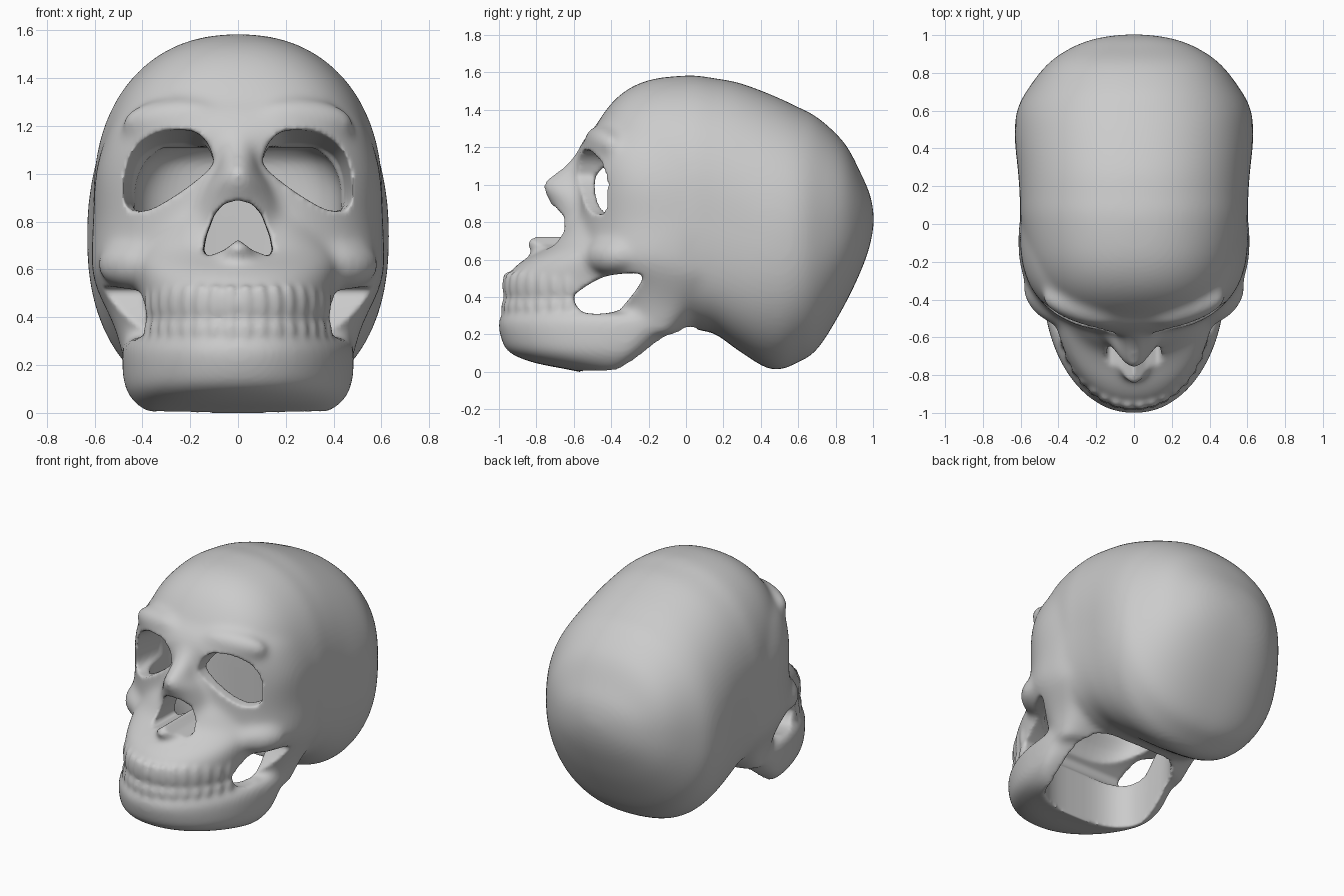
import bpy, bmesh, math
from mathutils import Matrix

if "Cube" in bpy.data.objects:
    bpy.data.objects.remove(bpy.data.objects["Cube"])


def make(name, bm):
    bmesh.ops.recalc_face_normals(bm, faces=bm.faces[:])
    me = bpy.data.meshes.new(name)
    bm.to_mesh(me)
    bm.free()
    ob = bpy.data.objects.new(name, me)
    bpy.context.collection.objects.link(ob)
    return ob


def power(v, n):
    return math.copysign(abs(v) ** (2 / n), v)


def spline(rows, steps=4):
    """Catmull-Rom interpolation of table rows."""
    out = []
    for i in range(len(rows) - 1):
        p = [rows[max(0, min(len(rows) - 1, i + k))] for k in (-1, 0, 1, 2)]
        for j in range(steps):
            t = j / steps
            out.append([0.5 * (2 * b + (c - a) * t + (2 * a - 5 * b + 4 * c - d) * t * t
                               + (3 * b - a - 3 * c + d) * t ** 3) for a, b, c, d in zip(*p)])
    return out + [list(rows[-1])]


def skin(name, rings):
    bm = bmesh.new()
    vs = [[bm.verts.new(p) for p in r] for r in rings]
    n = len(vs[0])
    for a, b in zip(vs, vs[1:]):
        for i in range(n):
            bm.faces.new((a[i], a[(i + 1) % n], b[(i + 1) % n], b[i]))
    bm.faces.new(vs[0])
    bm.faces.new(vs[-1])
    return make(name, bm)


ANG = [2 * math.pi * i / 64 for i in range(64)]


def level_loft(name, rows, n=2.1):
    """Rows: z, front y, half width, y of the widest place, back y."""
    rings = []
    for z, f, w, yc, yb in spline(rows):
        rings.append([(w * power(math.cos(a), n),
                       yc + (yb - yc if math.sin(a) > 0 else yc - f) * power(math.sin(a), n), z)
                      for a in ANG])
    return skin(name, rings)


def upright_loft(name, rows):
    """Rows: y, top z, bottom z, half width. The underside is boxier near the jaw."""
    rings = []
    for y, t, b, w in spline(rows):
        low = 2.3 + .9 * max(0, min(1, (.45 - y) / .3))
        ring = []
        for a in ANG:
            n = 2.22 if math.sin(a) > 0 else low
            ring.append((w * power(math.cos(a), n), y, (t + b) / 2 + (t - b) / 2 * power(math.sin(a), n)))
        rings.append(ring)
    return skin(name, rings)


def blob(name, loc, rad, rot_z=0, rot_y=0):
    bm = bmesh.new()
    m = (Matrix.Translation(loc) @ Matrix.Rotation(rot_z, 4, 'Z') @ Matrix.Rotation(rot_y, 4, 'Y')
         @ Matrix.Diagonal((*rad, 1)))
    bmesh.ops.create_uvsphere(bm, u_segments=20, v_segments=12, radius=1, matrix=m)
    return make(name, bm)


parts = []

# Braincase
parts.append(upright_loft("skull", [
    (-.51, 1.2, .85, .25), (-.48, 1.32, .7, .36), (-.36, 1.475, .55, .47), (-.2, 1.56, .35, .555),
    (.02, 1.585, .235, .6), (.15, 1.57, .205, .605), (.285, 1.545, .11, .615), (.46, 1.48, .01, .632),
    (.6, 1.415, .05, .62), (.71, 1.355, .13, .565), (.85, 1.22, .36, .455), (.94, 1.05, .55, .32),
    (.985, .945, .68, .19), (1.005, .84, .79, .05)]))

# Cheeks, orbit walls and jaw ramus, running back into the braincase
parts.append(level_loft("midface", [
    (.2, -.35, .475, -.15, -.02), (.35, -.42, .515, -.1, .16), (.46, -.47, .565, -.05, .3),
    (.53, -.53, .595, -.05, .35), (.62, -.57, .612, -.1, .35), (.8, -.58, .607, -.05, .35),
    (1.0, -.57, .595, -.1, .35), (1.15, -.58, .555, -.1, .35), (1.25, -.54, .50, -.1, .3),
    (1.34, -.45, .40, -.1, .2)], 2.4))

# Upper jaw
parts.append(level_loft("muzzle", [
    (.25, -.96, .39, -.45, -.35), (.38, -.965, .395, -.45, -.35), (.46, -.97, .40, -.45, -.35),
    (.54, -.935, .415, -.43, -.35), (.60, -.865, .43, -.40, -.35), (.65, -.775, .43, -.38, -.3),
    (.70, -.705, .41, -.35, -.3), (.78, -.66, .36, -.35, -.3), (.86, -.61, .30, -.35, -.3)]))

# Lower jaw
parts.append(level_loft("jaw", [
    (-.025, -.46, .28, -.4, -.35), (.01, -.62, .39, -.38, -.32), (.05, -.82, .44, -.35, -.25),
    (.11, -.955, .475, -.32, -.15), (.2, -.995, .485, -.28, -.02), (.27, -1.005, .485, -.25, .06),
    (.315, -.98, .46, -.25, .08)]))

# Nasal bone
parts.append(level_loft("nasal_bone", [
    (.70, -.69, .25, -.4, -.35), (.82, -.70, .23, -.4, -.35), (.9, -.725, .19, -.42, -.38),
    (.97, -.765, .14, -.45, -.4), (1.02, -.76, .10, -.45, -.4), (1.1, -.65, .1, -.45, -.4),
    (1.18, -.58, .13, -.45, -.4)], 1.9))
parts.append(blob("nasal_spine", (0, -.76, .685), (.07, .10, .05)))

teeth = []
for s in (1, -1):
    # Brow ridges and cheekbones
    parts.append(blob("brow", (s * .28, -.445, 1.225), (.22, .08, .09), s * .3, s * .08))
    parts.append(blob("cheekbone", (s * .45, -.405, .62), (.17, .10, .1), s * .75))
    # Teeth
    for i in range(8):
        a = (i + .5) * .162
        for z, h, out in ((.46, .08, 0), (.34, .06, .005)):
            loc = (s * (.387 + out) * math.sin(a), -.45 - (.508 + out) * math.cos(a), z)
            teeth.append(blob("tooth", loc, (.036, .028, h), s * a))

skull = parts[0]


def join(objs):
    bpy.ops.object.select_all(action='DESELECT')
    for p in objs:
        p.select_set(True)
    bpy.context.view_layer.objects.active = skull
    bpy.ops.object.join()


def remesh(size):
    m = skull.modifiers.new("remesh", 'REMESH')
    m.mode = 'VOXEL'
    m.voxel_size = size
    m.use_smooth_shade = True


def smooth(count):
    m = skull.modifiers.new("smooth", 'SMOOTH')
    m.factor = .5
    m.iterations = count


def bake():
    bpy.ops.object.select_all(action='DESELECT')
    skull.select_set(True)
    bpy.context.view_layer.objects.active = skull
    bpy.ops.object.convert(target='MESH')


# Blend the bone masses softly, then add the teeth
join(parts)
remesh(.016)
smooth(26)
bake()
join([skull] + teeth)

# Cutters: hollow under the face, orbits, nose opening, cheek gaps
cutters = [level_loft("hollow_cutter", [
    (-.1, -.56, .375, -.25, .06), (.3, -.56, .375, -.25, .06), (.5, -.55, .39, -.25, .06),
    (.65, -.48, .42, -.25, .06), (.8, -.48, .43, -.25, .06), (.95, -.49, .43, -.25, .06),
    (1.05, -.48, .39, -.25, .05), (1.11, -.42, .32, -.25, 0)], 3)]

eye = spline([(.1, 1.05), (.13, 1.13), (.2, 1.18), (.345, 1.17), (.45, 1.1), (.49, .97),
              (.475, .86), (.385, .845), (.26, .91), (.14, 1.0), (.1, 1.05)])[:-1]
for s in (1, -1):
    rings = []
    for y, k in ((-.85, 1.02), (-.5, 1.0), (-.2, .8)):
        rings.append([(s * (.24 + (x - .24) * k), y, .9 + (z - .9) * k) for x, z in eye])
    cutters.append(skin("eye_cutter", rings))

nose = [(0, .89), (.06, .875), (.1, .83), (.135, .74), (.148, .67), (.125, .655), (.06, .68), (0, .725)]
nose += [(-x, z) for x, z in nose[-2:0:-1]]
cutters.append(skin("nose_cutter", [[(x * k, y, z) for x, z in nose] for y, k in ((-1.1, 1.05), (-.35, .95))]))

gap = spline([(-.6, .41), (-.515, .47), (-.41, .515), (-.25, .525), (-.24, .48), (-.33, .36),
              (-.41, .315), (-.54, .315), (-.59, .36), (-.6, .41)])[:-1]
cutters.append(skin("cheek_gap_cutter", [[(x, y, z) for y, z in gap] for x in (-.8, .8)]))

remesh(.012)
smooth(3)
for c in cutters:
    c.hide_render = True
    m = skull.modifiers.new("cut", 'BOOLEAN')
    m.operation = 'DIFFERENCE'
    m.solver = 'MANIFOLD'
    m.object = c
remesh(.012)
smooth(5)
bake()
for c in cutters:
    bpy.data.objects.remove(c)
bpy.ops.object.shade_smooth()
